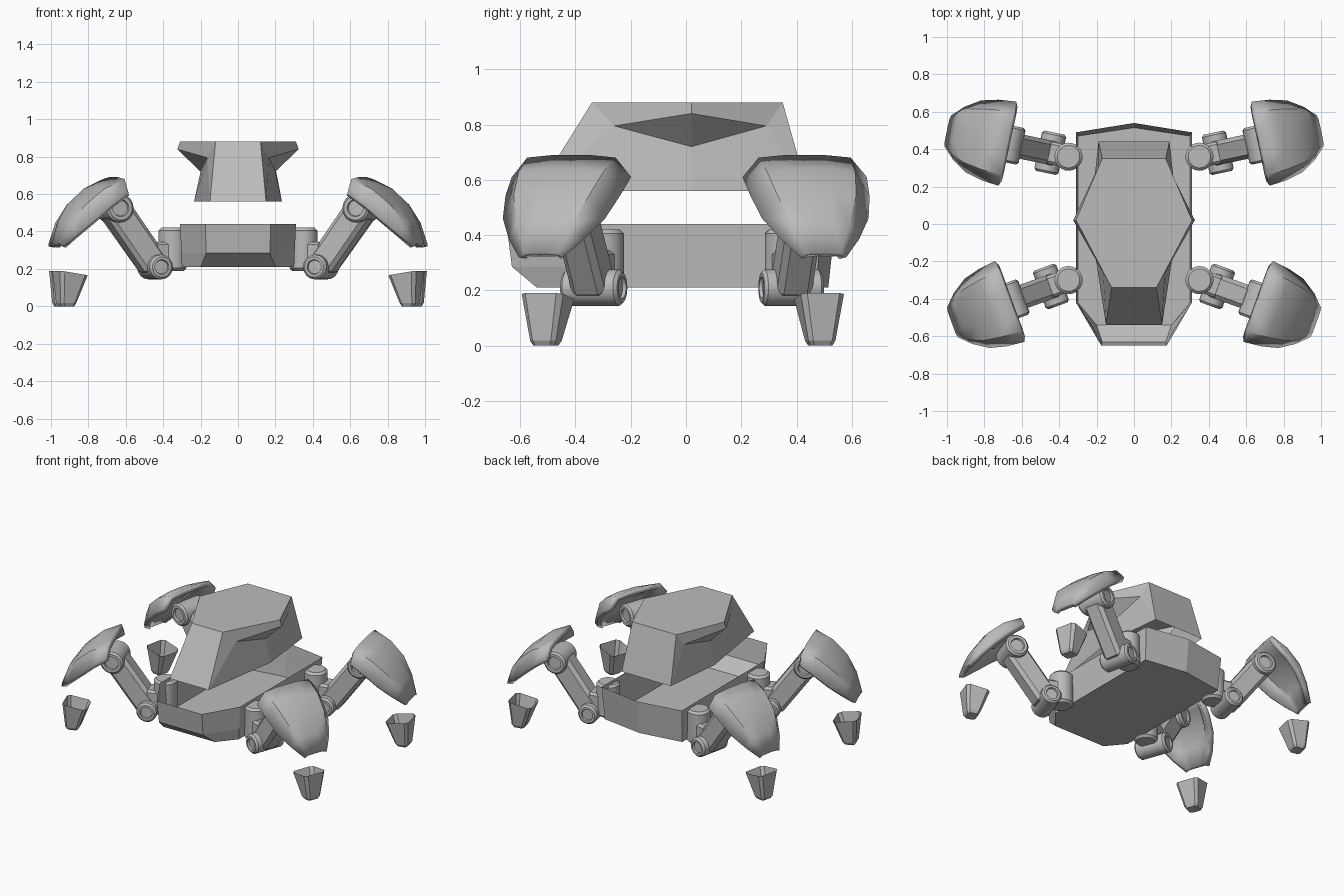
import bpy, bmesh
from math import pi, cos, sin, radians
from mathutils import Matrix, Vector

cube = bpy.data.objects.get("Cube")
if cube:
    bpy.data.objects.remove(cube, do_unlink=True)

grey = bpy.data.materials.new("plain_grey")
grey.use_nodes = True
grey.diffuse_color = (0.5, 0.5, 0.5, 1)
grey.node_tree.nodes["Principled BSDF"].inputs["Base Color"].default_value = (0.5, 0.5, 0.5, 1)


def finish(name, bm, matrix=Matrix(), smooth=True, shell=0):
    """Place a bmesh, keep its normals outward when mirrored, and link it."""
    bmesh.ops.transform(bm, matrix=matrix, verts=bm.verts)
    if matrix.to_3x3().determinant() < 0:
        bmesh.ops.reverse_faces(bm, faces=bm.faces)
    mesh = bpy.data.meshes.new(name)
    bm.to_mesh(mesh)
    bm.free()
    mesh.materials.append(grey)
    obj = bpy.data.objects.new(name, mesh)
    bpy.context.collection.objects.link(obj)
    if smooth:
        bpy.ops.object.select_all(action="DESELECT")
        obj.select_set(True)
        bpy.context.view_layer.objects.active = obj
        bpy.ops.object.shade_smooth_by_angle(angle=radians(30))
    if shell:
        mod = obj.modifiers.new("thickness", "SOLIDIFY")
        mod.thickness = shell
        mod.offset = -1
    return obj


def loft(rings, bottom=True, top=True):
    """Join rings of points, each counter-clockwise seen from above."""
    bm = bmesh.new()
    rows = [[bm.verts.new(p) for p in ring] for ring in rings]
    n = len(rows[0])
    for a, b in zip(rows, rows[1:]):
        for i in range(n):
            j = (i + 1) % n
            bm.faces.new((a[i], a[j], b[j], b[i]))
    if bottom:
        bm.faces.new(rows[0][::-1])
    if top:
        bm.faces.new(rows[-1])
    return bm


def lathe(profile, sides=24):
    """Turn (radius, height) pairs round z."""
    return loft([[(r * cos(2 * pi * i / sides), r * sin(2 * pi * i / sides), z)
                  for i in range(sides)] for r, z in profile])


def axle(radius, half):
    """Bevelled cylinder with a sunken ring in each end."""
    cap = [(radius, half - 0.012), (radius - 0.012, half),
           (radius * 0.6, half), (radius * 0.55, half - 0.012)]
    return lathe([(r, -z) for r, z in reversed(cap)] + cap)


def box(size, bevel):
    bm = bmesh.new()
    bmesh.ops.create_cube(bm, size=1)
    bmesh.ops.scale(bm, vec=size, verts=bm.verts)
    bmesh.ops.bevel(bm, geom=bm.edges[:], offset=bevel, segments=1, affect="EDGES")
    return bm


def mirrored_ring(half, z):
    """Right half of an outline, front to back, closed by its mirror image."""
    other = [(-x, y) for x, y in reversed(half) if x > 0]
    return [(x, y, z) for x, y in half + other]


# Open hull tray with a chamfered nose and a pointed stern
finish("hull", loft([
    mirrored_ring([(0.20, -0.54), (0.30, -0.42), (0.30, 0.47), (0, 0.515)], 0.21),
    mirrored_ring([(0.17, -0.63), (0.303, -0.42), (0.303, 0.477), (0, 0.523)], 0.285),
    mirrored_ring([(0.175, -0.65), (0.31, -0.42), (0.31, 0.49), (0, 0.54)], 0.44),
], top=False), smooth=False)

# Turret with an overhanging wing on each side, open underneath
points = {
    "top_front": (0.12, -0.34, 0.88), "top_mid": (0.31, 0.02, 0.88), "top_back": (0.17, 0.35, 0.88),
    "wing_tip": (0.325, 0.02, 0.84), "wing_front": (0.165, -0.26, 0.795),
    "wing_back": (0.19, 0.29, 0.795), "dent": (0.20, 0.02, 0.72),
    "base_front": (0.15, -0.54, 0.56), "base_mid": (0.235, 0.02, 0.56), "base_back": (0.19, 0.44, 0.56),
}
side_faces = [
    "top_front wing_front wing_tip top_mid", "top_mid wing_tip wing_back top_back",
    "wing_front dent wing_tip", "wing_tip dent wing_back",
    "top_front base_front wing_front", "base_front base_mid dent wing_front",
    "base_mid base_back wing_back dent", "base_back top_back wing_back",
]
bm = bmesh.new()
left = {k: bm.verts.new(p) for k, p in points.items()}
right = {k: bm.verts.new((-x, y, z)) for k, (x, y, z) in points.items()}
for face in side_faces:
    keys = face.split()
    bm.faces.new([left[k] for k in keys])
    bm.faces.new([right[k] for k in reversed(keys)])
bm.faces.new([left[k] for k in ("top_front", "top_mid", "top_back")]
             + [right[k] for k in ("top_back", "top_mid", "top_front")])
bm.faces.new([right["top_front"], right["base_front"], left["base_front"], left["top_front"]])
bm.faces.new([left["top_back"], left["base_back"], right["base_back"], right["top_back"]])
finish("turret", bm, smooth=False)


def armour():
    """Curved leg plate, tapering outward and down."""
    # centre radius, centre height, edge radius, edge height, half width
    rows = [(0.335, 0.69, 0.335, 0.61, 0.23), (0.45, 0.64, 0.43, 0.54, 0.22),
            (0.55, 0.556, 0.52, 0.46, 0.197), (0.62, 0.455, 0.60, 0.385, 0.145),
            (0.665, 0.335, 0.66, 0.32, 0.085)]
    columns = [(-1, 1), (-0.74, 0.12), (-0.3, 0), (0.3, 0), (0.74, 0.12), (1, 1)]
    bm = bmesh.new()
    grid = [[bm.verts.new((rc + (re - rc) * f, w * t, zc + (ze - zc) * f)) for t, f in columns]
            for rc, zc, re, ze, w in rows]
    for a, b in zip(grid, grid[1:]):
        for i in range(len(columns) - 1):
            bm.faces.new((a[i], b[i], b[i + 1], a[i + 1]))
    return bm


def foot():
    """Tapered hollow cup with chamfered corners."""
    def ring(r0, r1, w, z0, z1, c):
        flat = [(r0 + c, -w), (r1 - c, -w), (r1, c - w), (r1, w - c),
                (r1 - c, w), (r0 + c, w), (r0, w - c), (r0, c - w)]
        return [(r, t, z0 + (z1 - z0) * (r - r0) / (r1 - r0)) for r, t in flat]
    return loft([ring(0.57, 0.64, 0.04, 0, 0, 0.012), ring(0.56, 0.65, 0.05, 0.018, 0.018, 0.015),
                 ring(0.505, 0.662, 0.08, 0.165, 0.19, 0.02)], top=False)


# Legs: local x runs outward, local y along the joint axles
along_y = Matrix.Rotation(pi / 2, 4, "X")
lower_joint, knee = Vector((0.10, 0, 0.21)), Vector((0.33, 0, 0.525))
thigh_dir = knee - lower_joint
thigh_at = Matrix.Translation((lower_joint + knee) / 2) @ thigh_dir.to_track_quat("Z", "Y").to_matrix().to_4x4()

for end, hip_y, angle, sy in (("front", -0.30, 20, -1), ("back", 0.36, 12, 1)):
    for side, sx in (("left", 1), ("right", -1)):
        leg = (Matrix.Translation((0.35 * sx, hip_y, 0)) @ Matrix.Diagonal((sx, sy, 1, 1))
               @ Matrix.Rotation(radians(angle), 4, "Z"))
        tag = end + "_" + side + "_"
        finish(tag + "hip", lathe([(0.06, 0.19), (0.075, 0.205), (0.075, 0.405), (0.06, 0.42)]), leg)
        finish(tag + "hip_block", box((0.13, 0.12, 0.15), 0.015),
               leg @ Matrix.Translation((0.055, 0, 0.27)), False)
        finish(tag + "lower_axle", axle(0.066, 0.11),
               leg @ Matrix.Translation(lower_joint) @ along_y)
        finish(tag + "thigh", box((0.13, 0.15, thigh_dir.length), 0.022), leg @ thigh_at, False)
        finish(tag + "knee_axle", axle(0.076, 0.10), leg @ Matrix.Translation(knee) @ along_y)
        finish(tag + "armour", armour(), leg, shell=0.035)
        finish(tag + "foot", foot(), leg, False)
